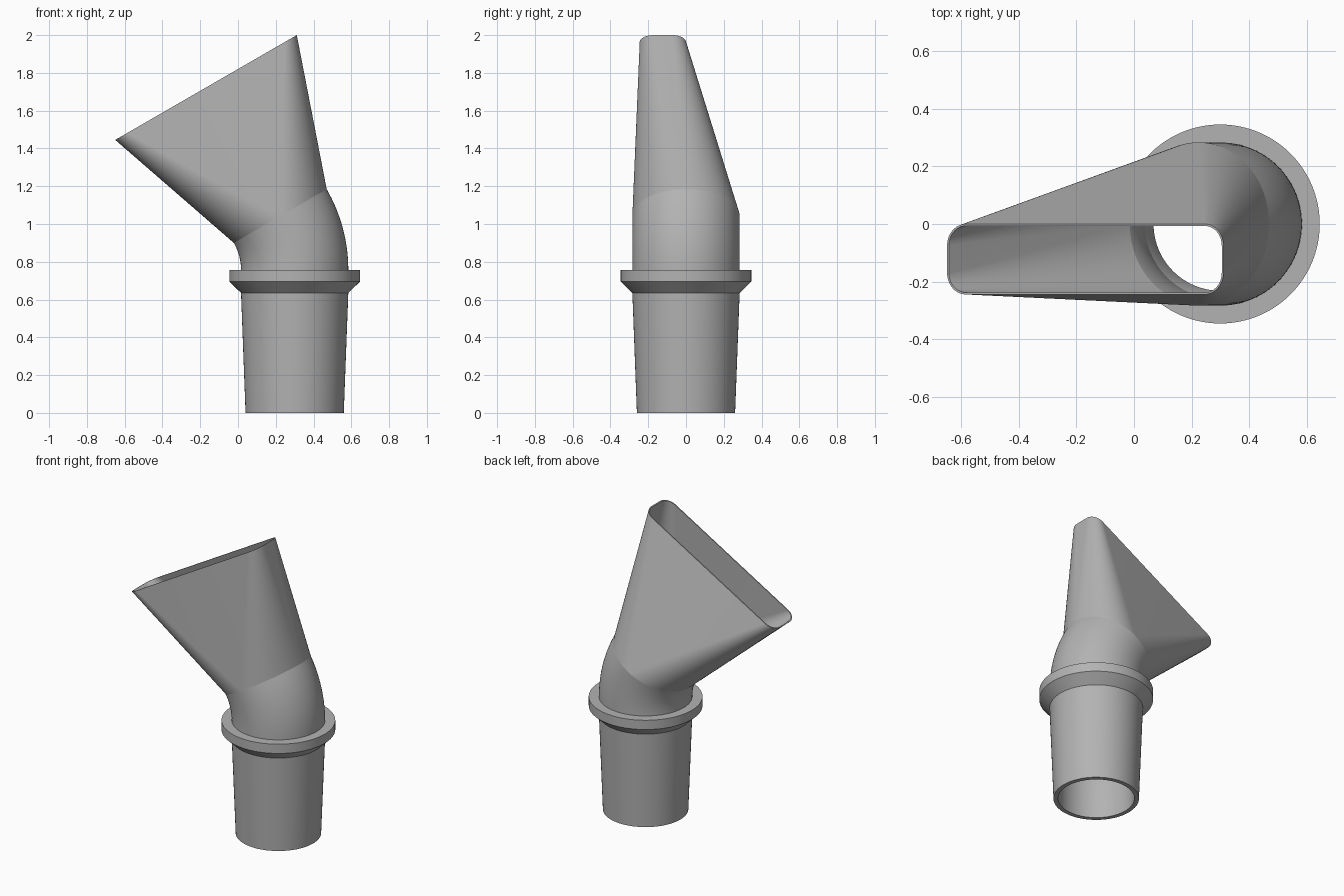
import bpy, bmesh
from math import sin, cos, pi, radians
from mathutils import Vector

cube = bpy.data.objects.get("Cube")
if cube:
    bpy.data.objects.remove(cube, do_unlink=True)

grey = bpy.data.materials.new("plain grey")
grey.use_nodes = True
color = (0.45, 0.45, 0.45, 1)
grey.diffuse_color = color
grey.node_tree.nodes["Principled BSDF"].inputs["Base Color"].default_value = color

AXIS_X = 0.30       # centre line of the upright tube
STEPS = 24          # segments per quarter turn
BEND = radians(30)
BEND_R = 0.57
COLLAR_TOP = 0.757


def ring(centre, r, tilt=0, a=0, b=0):
    """Rounded rectangle (a circle when a = b = 0) in a plane tilted about y."""
    u, v = Vector((cos(tilt), 0, sin(tilt))), Vector((0, 1, 0))
    pts = []
    for q, (sx, sy) in enumerate([(1, 1), (-1, 1), (-1, -1), (1, -1)]):
        for i in range(STEPS + 1):
            t = (q + i / STEPS) * pi / 2
            pts.append(centre + u * (sx * a + r * cos(t)) + v * (sy * b + r * sin(t)))
    return pts


def shell(name, rings):
    """Skin a closed loop of rings into a hollow solid."""
    bm = bmesh.new()
    loops = [[bm.verts.new(p) for p in pts] for pts in rings]
    n = len(loops[0])
    for k, low in enumerate(loops):
        high = loops[(k + 1) % len(loops)]
        for i in range(n):
            j = (i + 1) % n
            bm.faces.new((low[i], low[j], high[j], high[i]))
    # merge the doubled points so flat sides run to single points on the circle
    bmesh.ops.remove_doubles(bm, verts=bm.verts[:], dist=1e-5)
    bmesh.ops.recalc_face_normals(bm, faces=bm.faces[:])
    mesh = bpy.data.meshes.new(name)
    bm.to_mesh(mesh)
    bm.free()
    mesh.materials.append(grey)
    obj = bpy.data.objects.new(name, mesh)
    bpy.context.collection.objects.link(obj)
    bpy.ops.object.select_all(action='DESELECT')
    obj.select_set(True)
    bpy.context.view_layer.objects.active = obj
    bpy.ops.object.shade_smooth_by_angle(angle=radians(30))
    return obj


def lathe(name, profile):
    return shell(name, [ring(Vector((AXIS_X, 0, z)), r) for r, z in profile])


def bend_centre(t):
    return Vector((AXIS_X - BEND_R + BEND_R * cos(t), 0, COLLAR_TOP + BEND_R * sin(t)))


# Tapered tube with its collar
lathe("tapered_tube_with_collar", [
    (0.232, 0), (0.26, 0), (0.284, 0.635), (0.346, 0.695),
    (0.346, COLLAR_TOP), (0.262, COLLAR_TOP), (0.232, 0.70)])

# Curved elbow: outer wall up, inner wall back down
angles = [BEND * i / 16 for i in range(17)]
outer = [ring(bend_centre(t), 0.284, t) for t in angles]
inner = [ring(bend_centre(t), 0.262 + 0.013 * t / BEND, t) for t in reversed(angles)]
shell("elbow", outer + inner)

# Flared nozzle from the round elbow to a flat slot
base = bend_centre(BEND)
mouth = base + Vector((-sin(BEND), 0, cos(BEND))) * 0.786 + Vector((0, -0.1225, 0))
slot_a, slot_b, slot_r = 0.480, 0.0475, 0.075
shell("nozzle", [
    ring(base, 0.284, BEND),
    ring(mouth, slot_r, BEND, slot_a, slot_b),
    ring(mouth, slot_r - 0.007, BEND, slot_a, slot_b),
    ring(base, 0.275, BEND)])
